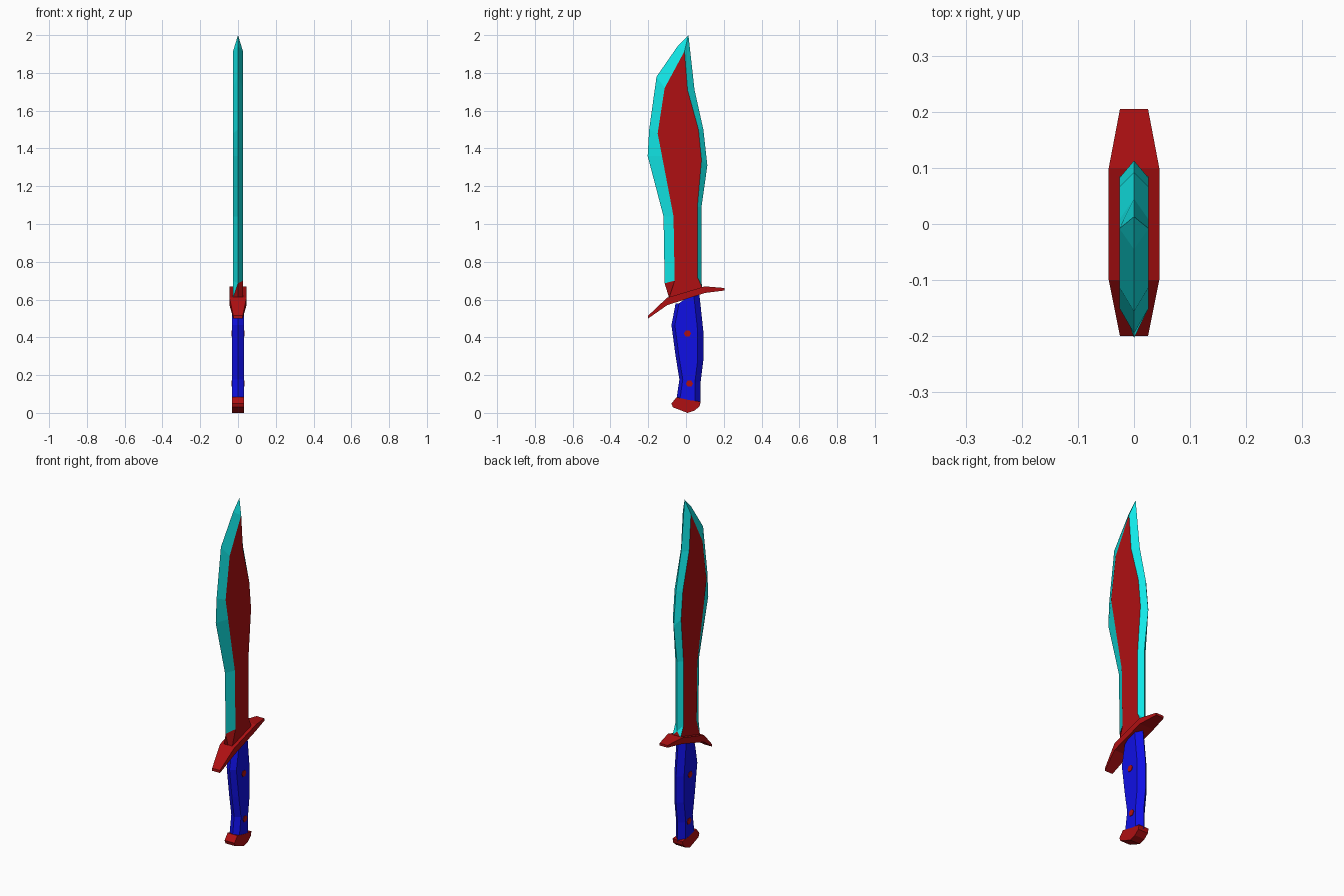
import bpy
import bmesh
from mathutils import Matrix

cube = bpy.data.objects.get("Cube")
if cube:
    bpy.data.objects.remove(cube, do_unlink=True)


def material(name, color):
    mat = bpy.data.materials.new(name)
    mat.use_nodes = True
    mat.diffuse_color = color
    mat.node_tree.nodes["Principled BSDF"].inputs["Base Color"].default_value = color
    return mat


RED = material("dark red", (0.43, 0.005, 0.006, 1))
TEAL = material("bright teal", (0.006, 0.8, 0.8, 1))
BLUE = material("deep blue", (0.005, 0.005, 0.78, 1))


def finish(name, bm, *mats):
    bmesh.ops.recalc_face_normals(bm, faces=bm.faces)
    mesh = bpy.data.meshes.new(name)
    bm.to_mesh(mesh)
    bm.free()
    for mat in mats:
        mesh.materials.append(mat)
    obj = bpy.data.objects.new(name, mesh)
    bpy.context.collection.objects.link(obj)
    return obj


def loft(rings):
    """Skin a list of equal-length point rings and cap both ends."""
    bm = bmesh.new()
    loops = [[bm.verts.new(p) for p in ring] for ring in rings]
    for low, high in zip(loops, loops[1:]):
        for i in range(len(low)):
            j = (i + 1) % len(low)
            bm.faces.new((low[i], low[j], high[j], high[i]))
    bm.faces.new(loops[0][::-1])
    bm.faces.new(loops[-1])
    return bm, loops


def hexagon(front, flat_front, flat_back, back, t):
    """Mirrored section: two ridges on the centre plane, flats at x = +-t."""
    return [(0, *front), (t, *flat_front), (t, *flat_back),
            (0, *back), (-t, *flat_back), (-t, *flat_front)]


# Blade: each row gives front edge, flat front, flat back, back edge as (y, z)
T = 0.026
blade_rows = [
    ((-.09, .61), (-.09, .61), (.087, .66), (.087, .66)),
    ((-.113, .686), (-.06, .7), (.06, .72), (.082, .69)),
    ((-.119, 1.04), (-.066, 1.04), (.06, 1.09), (.082, 1.09)),
    ((-.203, 1.36), (-.127, 1.36), (.082, 1.34), (.113, 1.31)),
    ((-.195, 1.5), (-.15, 1.48), (.066, 1.5), (.092, 1.5)),
    ((-.156, 1.78), (-.113, 1.72), (.008, 1.71), (.045, 1.71)),
    ((-.045, 1.94), (-.008, 1.915), (-.008, 1.915), (.013, 2)),
]
bm, loops = loft([hexagon(*row, T) for row in blade_rows])
base, heel, tip = loops[0], loops[1], loops[-1]
# Split the heel into bevel and ricasso, and ridge the point
for edge, sides in ((0, (1, 5)), (3, (2, 4))):
    for s in sides:
        bmesh.ops.connect_vert_pair(bm, verts=[heel[edge], base[s]])
bmesh.ops.connect_vert_pair(bm, verts=[tip[0], tip[3]])
base_set = set(base)
for face in bm.faces:
    flat = all(abs(v.co.x) > T - 0.001 for v in face.verts)
    ricasso = sum(v in base_set for v in face.verts) > 1
    face.material_index = 0 if flat or ricasso else 1
bmesh.ops.remove_doubles(bm, verts=bm.verts, dist=0.0005)
finish("blade", bm, RED, TEAL)

# Guard: stations along y as (y, top z, bottom z, half width)
guard_rows = [(-.2, .515, .5, .025), (-.1, .61, .57, .045),
              (.1, .67, .635, .045), (.205, .661, .648, .025)]
bm, _ = loft([[(-w, y, lo), (w, y, lo), (w, y, hi), (-w, y, hi)]
              for y, hi, lo, w in guard_rows])
finish("guard", bm, RED)

# Handle: grip outline as front (y, z) and back (y, z)
grip_rows = [((-.05, .075), (.077, .05)), ((-.035, .177), (.077, .16)),
             ((-.055, .3), (.092, .28)), ((-.077, .464), (.092, .43)),
             ((-.055, .58), (.07, .635))]
bm, _ = loft([hexagon((f, fz), (f + .018, fz), (b - .03, bz), (b, bz), .031)
              for (f, fz), (b, bz) in grip_rows])
finish("handle", bm, BLUE)

# Pommel: side profile extruded across the width
pommel = [(-.05, .083), (-.077, .05), (-.07, .03), (.008, 0),
          (.045, .012), (.072, .035), (.077, .06), (.02, .067)]
bm, _ = loft([[(x, y, z) for y, z in pommel] for x in (-.0315, .0315)])
finish("pommel", bm, RED)

# Rivets through the handle
for label, y, z in (("upper", .008, .42), ("lower", .018, .155)):
    bm = bmesh.new()
    bmesh.ops.create_cone(bm, cap_ends=True, segments=6, radius1=.019,
                          radius2=.019, depth=.068,
                          matrix=Matrix.Translation((0, y, z))
                          @ Matrix.Rotation(1.5708, 4, 'Y'))
    finish(label + "_rivet", bm, RED)
